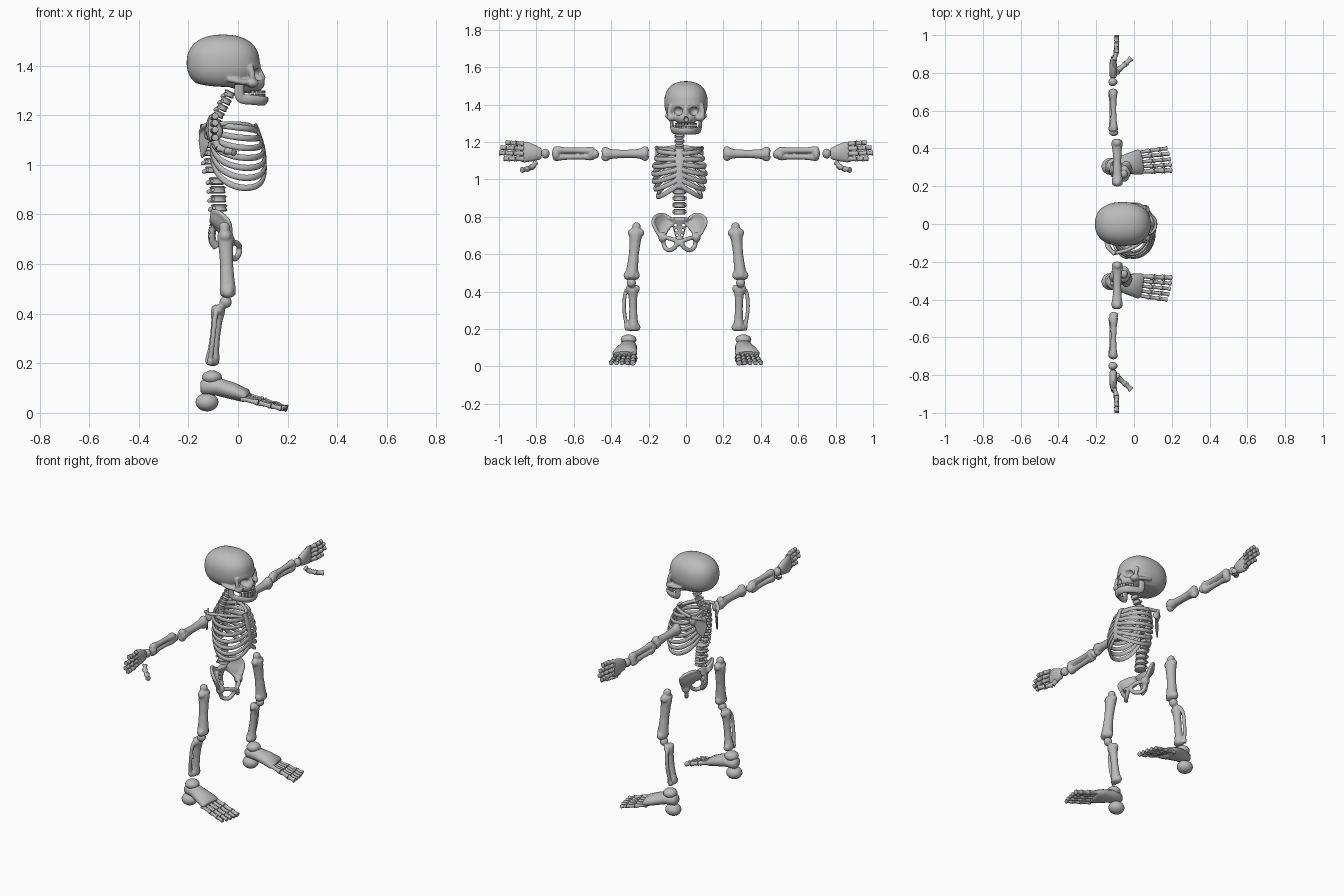
import bpy, bmesh, math
from mathutils import Vector, Matrix, Euler

if "Cube" in bpy.data.objects:
    bpy.data.objects.remove(bpy.data.objects["Cube"])

MAT = bpy.data.materials.new("bone_grey")
MAT.diffuse_color = (0.5, 0.5, 0.5, 1)
MAT.use_nodes = True
MAT.node_tree.nodes["Principled BSDF"].inputs["Base Color"].default_value = MAT.diffuse_color
YC = -0.035                      # centre line of the torso
SIDES = ((-1, "right"), (1, "left"))


def ball(bm, c, r, rot=(0, 0, 0)):
    r = (r, r, r) if isinstance(r, (int, float)) else r
    m = Matrix.LocRotScale(Vector(c), Euler(rot), Vector(r))
    return bmesh.ops.create_uvsphere(bm, u_segments=18, v_segments=12, radius=1, matrix=m)["verts"]


def box(bm, c, size, rot=(0, 0, 0)):
    bmesh.ops.create_cube(bm, size=1, matrix=Matrix.LocRotScale(Vector(c), Euler(rot), Vector(size)))


def tube(bm, pts, rads, side=(0, 0, 1), n=10):
    """Closed sweep; each radius is a number or (along side, across)."""
    pts, rings = [Vector(p) for p in pts], []
    for i, p in enumerate(pts):
        t = (pts[min(i + 1, len(pts) - 1)] - pts[max(i - 1, 0)]).normalized()
        u = Vector(side)
        u = (u - t * u.dot(t)).normalized()
        v = t.cross(u)
        r = rads[i] if isinstance(rads, list) else rads
        ra, rb = r if isinstance(r, tuple) else (r, r)
        rings.append([bm.verts.new(p + u * ra * math.cos(2 * math.pi * k / n)
                                   + v * rb * math.sin(2 * math.pi * k / n)) for k in range(n)])
    for a, b in zip(rings, rings[1:]):
        for k in range(n):
            bm.faces.new((a[k], a[(k + 1) % n], b[(k + 1) % n], b[k]))
    bm.faces.new(rings[0][::-1])
    bm.faces.new(rings[-1])


def spline(pts, n=5):
    """Smooth curve through a few points."""
    p = [Vector(q) for q in pts]
    p = [2 * p[0] - p[1]] + p + [2 * p[-1] - p[-2]]
    out = []
    for a, b, c, d in zip(p, p[1:], p[2:], p[3:]):
        for k in range(n):
            t = k / n
            out.append(0.5 * (2 * b + (c - a) * t + (2 * a - 5 * b + 4 * c - d) * t * t
                              + (3 * b - a - 3 * c + d) * t ** 3))
    return out + [p[-2]]


def bone(bm, a, b, r, R, side=(0, 1, 0), knobs=True):
    """Shaft of radius r that flares to R, with paired knobs at both ends."""
    a, b, side = Vector(a), Vector(b), Vector(side)
    ts = (0, .04, .12, .26, .5, .74, .88, .96, 1)
    rs = [.45 * R, .85 * R, .9 * R, 1.12 * r, r, 1.12 * r, .9 * R, .85 * R, .45 * R]
    tube(bm, [a.lerp(b, t) for t in ts], rs, side)
    if knobs:
        for t in (.08, .92):
            for s in (-1, 1):
                ball(bm, a.lerp(b, t) + side * s * R * .5, R * .65)


def finish(name, bm, voxel=None, cutter=False):
    bmesh.ops.recalc_face_normals(bm, faces=bm.faces)
    me = bpy.data.meshes.new(name)
    bm.to_mesh(me)
    bm.free()
    me.materials.append(MAT)
    ob = bpy.data.objects.new(name, me)
    bpy.context.collection.objects.link(ob)
    for o in bpy.context.selected_objects:
        o.select_set(False)
    ob.select_set(True)
    bpy.context.view_layer.objects.active = ob
    bpy.ops.object.shade_smooth_by_angle(angle=math.radians(50))
    if voxel:                    # fuse overlapping pieces into one skin
        m = ob.modifiers.new("fuse", "REMESH")
        m.mode, m.voxel_size, m.use_smooth_shade = "VOXEL", voxel, True
        m = ob.modifiers.new("soften", "SMOOTH")
        m.factor, m.iterations = 0.5, 4
    if cutter:
        ob.hide_render = True
        ob.hide_set(True)
    return ob


def carve(ob, cut):
    m = ob.modifiers.new("openings", "BOOLEAN")
    m.operation, m.object, m.solver = "DIFFERENCE", cut, "EXACT"


# Skull: full cranium with flat base, brow, upper jaw and cheeks fused, sockets cut
bm = bmesh.new()
for v in bmesh.ops.create_icosphere(bm, subdivisions=5, radius=1)["verts"]:
    d = v.co.copy()
    d /= sum(abs(c) ** 2.3 for c in d) ** (1 / 2.3)
    v.co = Vector((-.06 + .147 * d.x, .116 * d.y, 1.412 + .113 * d.z))
    base = 1.325 - .06 * (v.co.x + .1)
    if v.co.z < base:
        v.co.z = base + .35 * (v.co.z - base)
ball(bm, (.022, 0, 1.40), (.07, .095, .055))
ball(bm, (.01, 0, 1.345), (.075, .09, .04))
ball(bm, (.045, 0, 1.33), (.065, .062, .042))
tube(bm, [(.08, 0, 1.39), (.102, 0, 1.345)], .012)
for s, _ in SIDES:
    ball(bm, (.058, s * .075, 1.33), (.026, .028, .02))
    tube(bm, spline([(.055, s * .085, 1.33), (.01, s * .1, 1.335), (-.04, s * .1, 1.345)]), .011)
    tube(bm, spline([(.06, s * .086, 1.33), (.058, s * .089, 1.36), (.05, s * .084, 1.40)]), .012)
skull = finish("skull", bm, .005)
bm = bmesh.new()
for s, _ in SIDES:
    ball(bm, (.093, s * .046, 1.365), (.045, .029, .025))
ball(bm, (.115, 0, 1.322), (.03, .013, .016))
carve(skull, finish("socket_cutter", bm, cutter=True))

# Lower jaw and two rows of teeth
bm = bmesh.new()
half = [(.005, .078, 1.325), (.01, .073, 1.272), (.055, .062, 1.262), (.098, .036, 1.258)]
path = half + [(.11, 0, 1.256)] + [(x, -y, z) for x, y, z in half[::-1]]
tube(bm, spline(path), (.02, .010), side=(.6, 0, 1))
finish("lower_jaw", bm)
bm = bmesh.new()
for z in (1.294, 1.28):
    for k in range(-5, 6):
        a = k * .27
        box(bm, (.045 + .06 * math.cos(a), .055 * math.sin(a), z), (.01, .012, .013), (0, 0, a))
finish("teeth", bm)

# Spine: waisted vertebrae with short back and side prongs
neck = [(-.035 - .014 * i, 1.285 - .027 * i, .023, .45) for i in range(5)]
chest = [(-.1 - .012 * math.sin(i * .5), 1.15 - .034 * i, .026, 0) for i in range(6)]
loin = [(-.085 + .003 * i, .935 - .036 * i, .033, 0) for i in range(4)]
for name, group in (("neck_vertebrae", neck), ("chest_vertebrae", chest), ("lumbar_vertebrae", loin)):
    bm = bmesh.new()
    for x, z, r, tilt in group:
        up = Vector((math.sin(tilt), 0, math.cos(tilt)))
        c = Vector((x, YC, z))
        h = r * .3 + .0055
        tube(bm, [c + up * h * k for k in (-1, -.7, 0, .7, 1)],
             [r * .75, r, r * .85, r, r * .75], side=(0, 1, 0), n=16)
        ball(bm, c + Vector((-r, 0, -.006)), (.013, .007, .009), (0, -.4, 0))
        tube(bm, [c + Vector((-r * .6, s * r * 1.15, 0)) for s in (-1, 0, 1)], .007)
    finish(name, bm)

# Rib cage: each rib leaves the spine, sags at the side and rises to the breastbone
for i in range(7):
    w = .105 + .038 * math.sin(math.pi * (i + .6) / 7.5)
    front = .072 + .036 * math.sin(math.pi * i / 10)
    zb, zm, zf = 1.172 - .021 * i, 1.15 - .0405 * i, 1.138 - .028 * i
    bm = bmesh.new()
    for s, _ in SIDES:
        pts = []
        for k in range(21):
            q = k / 20
            t, e = math.pi * q, .58
            z = (zb * (q - e) * (q - 1) / e + zm * q * (q - 1) / (e * (e - 1))
                 + zf * q * (q - e) / (1 - e))
            pts.append((-.105 + (front + .105) * (1 - math.cos(t)) / 2,
                        YC + s * max(.01, w * max(0, math.sin(t)) ** .8), z))
        tube(bm, pts, (.0125, .0075), n=10)
    finish("rib_pair_%d" % (i + 1), bm)

bm = bmesh.new()
tube(bm, spline([(.068, YC, 1.165), (.083, YC, 1.13), (.103, YC, 1.06), (.108, YC, .99), (.105, YC, .95)]),
     [(.008, .021 + .004 * math.cos(k * .9)) for k in range(20)] + [(.004, .008)], side=(1, 0, 0))
finish("breastbone", bm)

# Collar bones and shoulder blades
for s, label in SIDES:
    bm = bmesh.new()
    tube(bm, spline([(.068, YC + s * .022, 1.15), (.03, YC + s * .065, 1.162),
                     (-.03, YC + s * .10, 1.165), (-.095, YC + s * .118, 1.165)]), .010)
    finish(label + "_collar_bone", bm)
    bm = bmesh.new()
    outline = [(-.148, .05, 1.165), (-.155, .045, 1.10), (-.145, .07, 1.025), (-.125, .10, 1.07), (-.105, .118, 1.14)]
    layers = [[bm.verts.new((x + d, YC + s * y, z)) for x, y, z in outline] for d in (-.006, .006)]
    bm.faces.new(layers[0])
    bm.faces.new(layers[1][::-1])
    for k in range(5):
        j = (k + 1) % 5
        bm.faces.new((layers[0][k], layers[0][j], layers[1][j], layers[1][k]))
    tube(bm, [(-.155, YC + s * .05, 1.13), (-.14, YC + s * .09, 1.155), (-.1, YC + s * .125, 1.17)], [.006, .01, .012])
    ball(bm, (-.1, YC + s * .115, 1.14), (.022, .014, .026))
    finish(label + "_shoulder_blade", bm, .004)

# Pelvis: sacrum, solid flared wings and lower rings fused together
bm = bmesh.new()
tube(bm, spline([(-.08, YC, .795), (-.1, YC, .75), (-.105, YC, .70), (-.085, YC, .665)], 3),
     [(.016, .05 - .0042 * k) for k in range(10)], side=(1, 0, 0), n=14)
for s, _ in SIDES:
    Y = lambda d: YC + s * d
    crest = spline([(-.1, Y(.042), .785), (-.1, Y(.085), .812), (-.07, Y(.125), .803), (-.038, Y(.142), .77),
                    (-.03, Y(.122), .725), (-.033, Y(.1), .69)])
    brim = spline([(-.095, Y(.035), .765), (-.085, Y(.052), .748), (-.072, Y(.066), .732), (-.06, Y(.074), .718),
                   (-.048, Y(.08), .705), (-.04, Y(.085), .69)])
    tube(bm, crest, .010)
    tube(bm, brim, .011)
    for a, b in zip(crest, brim):
        bow = (a + b) / 2 + Vector((-.012, s * .004, -.004))
        tube(bm, spline([a, bow, b], 3), .0075, side=(1, .3, .2), n=8)
    ball(bm, (-.037, Y(.09), .69), (.027, .023, .028))
    tube(bm, spline([(-.035, Y(.08), .69), (-.008, Y(.055), .685), (.006, Y(.014), .668), (.002, Y(.022), .64),
                     (-.012, Y(.05), .622), (-.035, Y(.077), .635), (-.04, Y(.09), .68)]), .0125)
ball(bm, (.004, YC, .662), (.012, .018, .02))
pelvis = finish("pelvis", bm, .005)
bm = bmesh.new()
for s, _ in SIDES:
    for z, d in ((.755, .022), (.728, .018), (.702, .013)):
        tube(bm, [(-.2, YC + s * d, z), (-.03, YC + s * d, z)], .008 - (.755 - z) * .04)
carve(pelvis, finish("sacrum_cutter", bm, cutter=True))

for s, label in SIDES:
    # Arm
    bm = bmesh.new()
    bone(bm, (-.088, s * .20, 1.138), (-.09, s * .45, 1.135), .022, .034, (0, 0, 1))
    finish(label + "_upper_arm", bm, .004)
    bm = bmesh.new()
    ball(bm, (-.107, s * .483, 1.135), (.024, .018, .024))
    for dz, dx in ((.019, 0), (-.019, -.006)):
        bone(bm, (-.107 + dx, s * .488, 1.138 + dz * .8), (-.11 + dx, s * .712, 1.138 + dz), .015, .024, (1, 0, 0), False)
    for y, r in ((.505, .026), (.695, .025)):
        ball(bm, (-.11, s * y, 1.138), (r, .022, .034))
    finish(label + "_forearm", bm, .004)
    bm = bmesh.new()
    ball(bm, (-.112, s * .752, 1.138), (.024, .022, .026))
    tube(bm, [(-.11, s * y, z) for y, z in ((.772, 1.138), (.785, 1.138), (.82, 1.142), (.86, 1.146), (.885, 1.15))],
         [(.012, .025), (.02, .034), (.021, .046), (.018, .056), (.010, .05)], side=(1, 0, 0), n=16)
    finish(label + "_palm", bm)
    bm = bmesh.new()
    for z0, z1, tip in ((1.19, 1.197, .965), (1.164, 1.17, .992), (1.137, 1.142, 1.0), (1.11, 1.11, .975)):
        a, b = Vector((-.104, s * .868, z0)), Vector((-.092, s * tip, z1))
        m = (a + b) / 2 + Vector((.006, 0, 0))
        c = spline([a, m, b], 6)
        for p, q in ((0, 5), (5, 9), (9, 12)):
            bone(bm, c[p], c[q], .011, .0155, (0, 0, 1), False)
    th = [(-.09, s * .802, 1.092), (-.078, s * .82, 1.068), (-.045, s * .847, 1.056), (-.014, s * .878, 1.05)]
    for a, b in zip(th, th[1:]):
        bone(bm, a, b, .012, .018, (0, 0, 1), False)
    finish(label + "_fingers", bm)

    # Leg
    bm = bmesh.new()
    ball(bm, (-.055, s * .265, .748), .023)
    bone(bm, (-.052, s * .265, .735), (-.04, s * .293, .465), .027, .038)
    finish(label + "_thigh_bone", bm, .005)
    bm = bmesh.new()
    ball(bm, (-.05, s * .292, .447), .025)
    bone(bm, (-.078, s * .285, .435), (-.106, s * .281, .19), .021, .033)
    tube(bm, spline([(-.085, s * .305, .415), (-.092, s * .325, .39), (-.1, s * .331, .31), (-.11, s * .32, .23),
                     (-.112, s * .31, .195)]), [.013] * 4 + [.0105] * 13 + [.015] * 4)
    finish(label + "_shin_bones", bm, .004)

    # Foot
    bm = bmesh.new()
    ball(bm, (-.105, s * .307, .143), (.041, .042, .028))
    ball(bm, (-.125, s * .305, .043), (.047, .045, .037))
    finish(label + "_ankle_and_heel", bm)
    bm = bmesh.new()
    tube(bm, [(-.152, s * .302, .105), (-.14, s * .302, .105), (-.08, s * .308, .105), (-.02, s * .32, .088),
              (.03, s * .328, .07), (.042, s * .33, .065)],
         [(.018, .02), (.033, .035), (.036, .046), (.034, .058), (.028, .068), (.016, .06)], n=18)
    finish(label + "_midfoot", bm)
    bm = bmesh.new()
    for k in range(5):
        a = Vector((.025 - .004 * k, s * (.277 + .025 * k), .075 - .004 * k))
        b = Vector((.2 - .0015 * k * k, s * (.285 + .029 * k), .017))
        r = .0145 if k == 0 else .0115
        for p, q in ((0, .45), (.45, .75), (.75, 1)):
            bone(bm, a.lerp(b, p), a.lerp(b, q), r * .75, r * 1.2, (0, 1, 0), False)
    finish(label + "_toes", bm)
